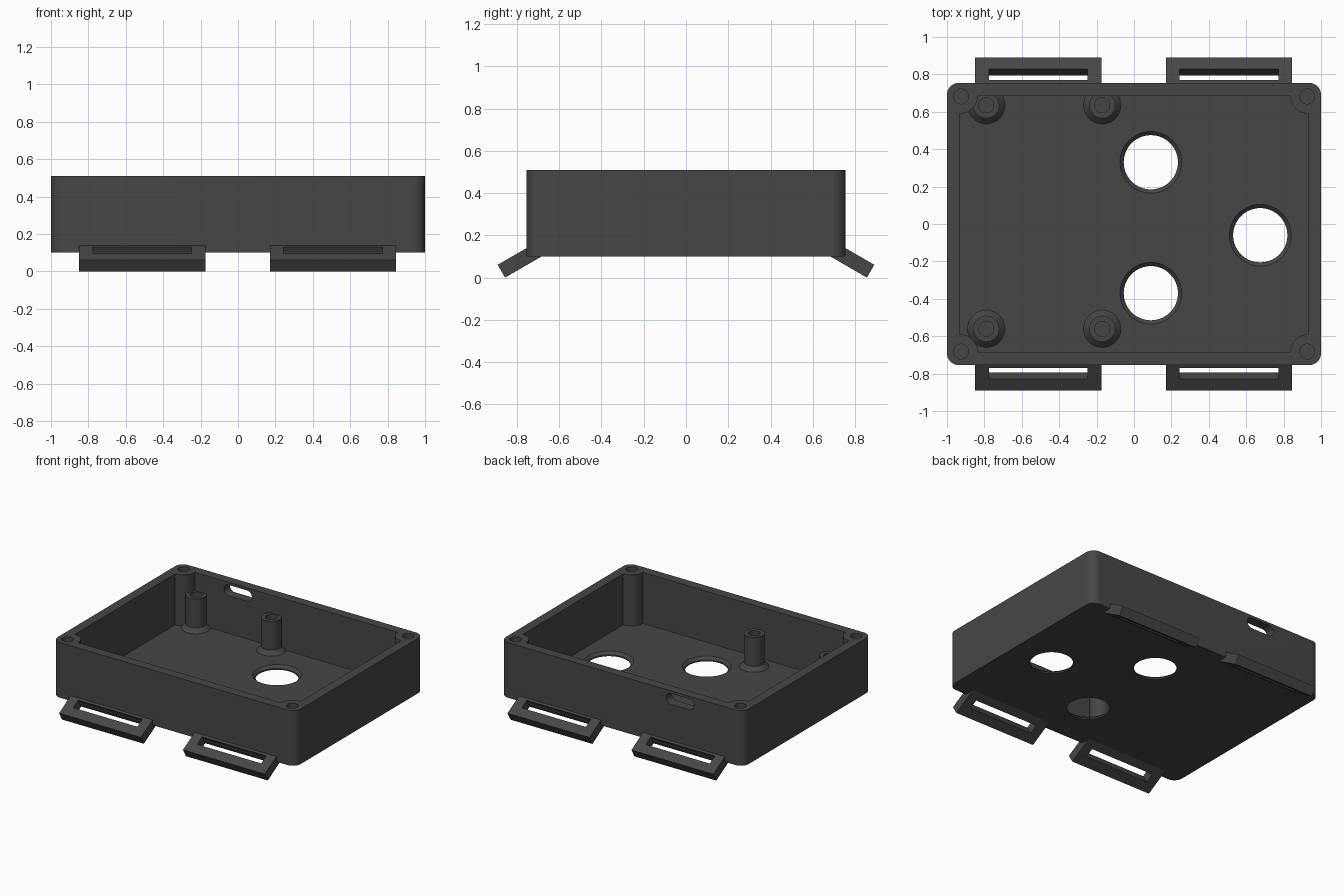
import bpy, bmesh, math
from mathutils import Vector

if "Cube" in bpy.data.objects:
    bpy.data.objects.remove(bpy.data.objects["Cube"])

plastic = bpy.data.materials.new("charcoal_plastic")
plastic.diffuse_color = (0.062, 0.062, 0.062, 1)
plastic.use_nodes = True
plastic.node_tree.nodes["Principled BSDF"].inputs["Base Color"].default_value = plastic.diffuse_color

X, Y, Z0, Z1 = 1.0, 0.755, 0.10, 0.51      # outer shell
IX, IY, FLOOR = 0.93, 0.685, 0.13          # cavity
SIGNS = [(1, 1), (-1, 1), (-1, -1), (1, -1)]


def finish(name, bm):
    bmesh.ops.remove_doubles(bm, verts=bm.verts, dist=1e-5)
    bmesh.ops.recalc_face_normals(bm, faces=bm.faces)
    mesh = bpy.data.meshes.new(name)
    bm.to_mesh(mesh)
    bm.free()
    mesh.materials.append(plastic)
    obj = bpy.data.objects.new(name, mesh)
    bpy.context.collection.objects.link(obj)
    return obj


def prism(name, points, offset):
    """Extrude a closed outline of 3D points by an offset."""
    bm = bmesh.new()
    face = bm.faces.new([bm.verts.new(p) for p in points])
    out = bmesh.ops.extrude_face_region(bm, geom=[face])
    verts = [g for g in out["geom"] if isinstance(g, bmesh.types.BMVert)]
    bmesh.ops.translate(bm, verts=verts, vec=Vector(offset))
    return finish(name, bm)


def lathe(name, profile, x, y, steps=40):
    """Revolve (radius, z) points about a vertical axis at x, y."""
    bm = bmesh.new()
    verts = [bm.verts.new((r, 0, z)) for r, z in profile]
    edges = [bm.edges.new(pair) for pair in zip(verts, verts[1:])]
    bmesh.ops.spin(bm, geom=verts + edges, cent=(0, 0, 0), axis=(0, 0, 1),
                   angle=math.tau, steps=steps)
    bmesh.ops.translate(bm, verts=bm.verts, vec=(x, y, 0))
    return finish(name, bm)


def arc(cx, cy, r, start, end, n=12):
    return [(cx + r * math.cos(math.radians(start + (end - start) * i / n)),
             cy + r * math.sin(math.radians(start + (end - start) * i / n)))
            for i in range(n + 1)]


def cut(obj, cutter):
    mod = obj.modifiers.new("cut", "BOOLEAN")
    mod.operation, mod.solver, mod.object = "DIFFERENCE", "EXACT", cutter
    bpy.context.view_layer.objects.active = obj
    bpy.ops.object.modifier_apply(modifier=mod.name)
    bpy.data.objects.remove(cutter)


# Shell with rounded corners
R = 0.065
outer, inner = [], []
for i, (sx, sy) in enumerate(SIGNS):
    outer += arc(sx * (X - R), sy * (Y - R), R, 90 * i, 90 * i + 90)
    # screw post bulges into the cavity corner
    inner += arc(sx * IX, sy * IY, 0.095, 90 * i + 270, 90 * i + 180)
shell = prism("box_shell", [(x, y, Z0) for x, y in outer], (0, 0, Z1 - Z0))
cut(shell, prism("cavity", [(x, y, FLOOR) for x, y in inner], (0, 0, 0.6)))

# Lid screw holes
for sx, sy in SIGNS:
    cut(shell, lathe("screw_hole", [(0, 0.25), (0.04, 0.25), (0.04, 0.6), (0, 0.6)],
                     sx * 0.925, sy * 0.682, 24))

# Chamfered floor openings
for x, y in [(0.09, 0.33), (0.09, -0.37), (0.675, -0.06)]:
    cut(shell, lathe("floor_hole", [(0, 0), (0.145, 0), (0.145, FLOOR - 0.02),
                                    (0.175, FLOOR + 0.01), (0, FLOOR + 0.01)], x, y, 56))

# Rounded cable port in the back wall
port = arc(-0.405, 0.45, 0.04, -90, 90) + arc(-0.555, 0.45, 0.04, 90, 270)
cut(shell, prism("cable_port", [(x, 0.6, z) for x, z in port], (0, 0.3, 0)))

# Board standoffs with flared feet
standoffs = [lathe("standoff", [(0, 0.12), (0.1, 0.12), (0.1, FLOOR), (0.07, 0.16),
                                (0.07, 0.375), (0.04, 0.375), (0.04, 0.2), (0, 0.2)], x, y)
             for x in (-0.79, -0.17) for y in (0.635, -0.56)]

# Slotted strap loops sloping down 30 degrees from the long sides
TIP = Vector((0.891, 0.0606))
UP = Vector((-math.cos(math.radians(30)), 0.5))        # along the slope, inward
DOWN = Vector((-0.5, -math.cos(math.radians(30))))     # through the thickness
bar = [TIP, TIP + DOWN * 0.07, TIP + DOWN * 0.07 + UP * 0.2,
       Vector((0.70, 0.13)), TIP + UP * 0.19]
slot = [TIP + UP * a + DOWN * b for a, b in
        [(0.072, -0.05), (0.072, 0.12), (0.14, 0.12), (0.14, -0.05)]]
for sy in (1, -1):
    for cx in (-0.512, 0.508):
        loop = prism("strap_loop", [(cx - 0.337, sy * p.x, p.y) for p in bar], (0.674, 0, 0))
        cut(loop, prism("strap_slot", [(cx - 0.264, sy * p.x, p.y) for p in slot],
                        (0.528, 0, 0)))

# Smooth round walls, keep edges sharp
bpy.ops.object.select_all(action="DESELECT")
for obj in [shell] + standoffs:
    obj.select_set(True)
bpy.context.view_layer.objects.active = shell
bpy.ops.object.shade_smooth_by_angle(angle=math.radians(30))
